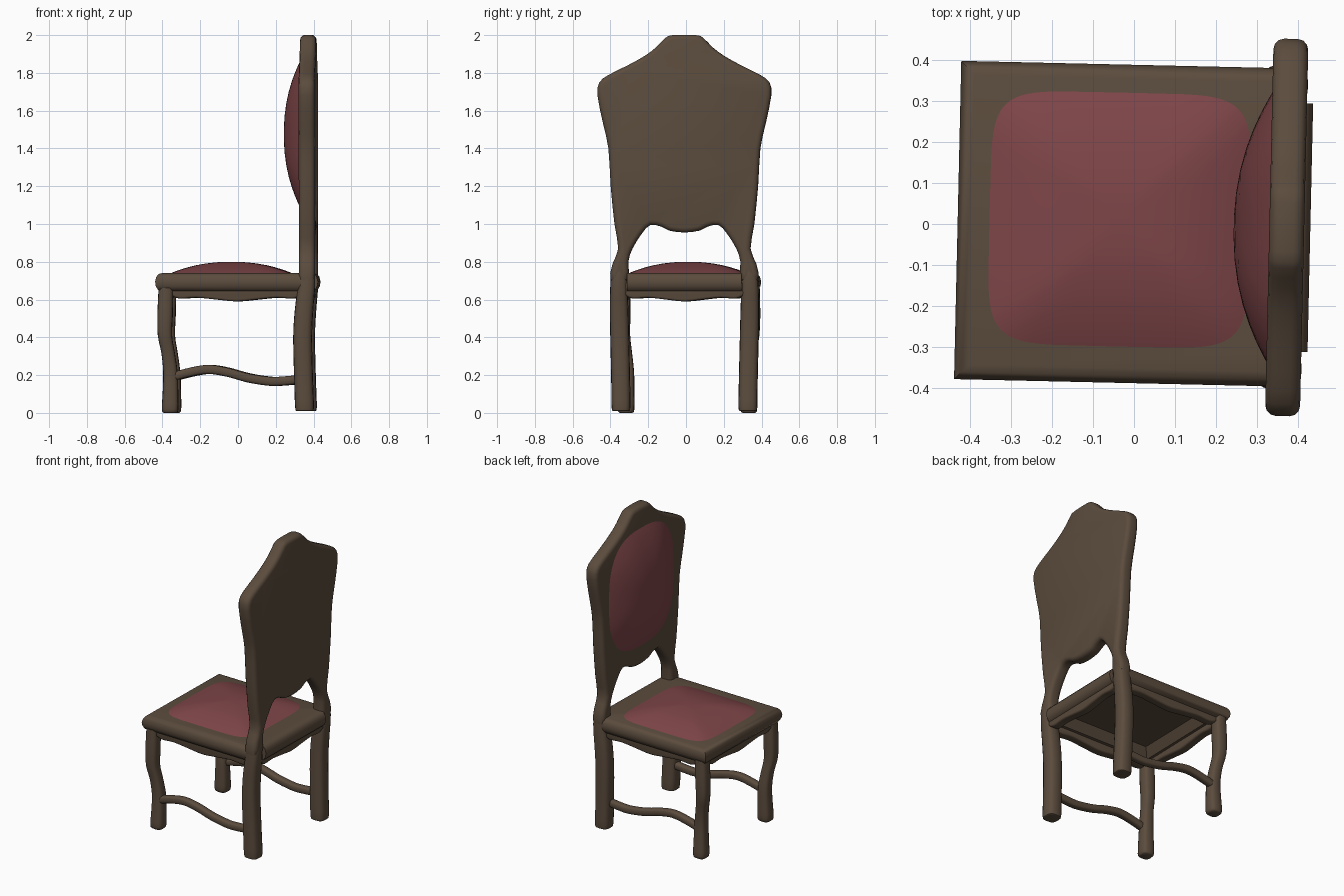
import bpy, bmesh, math
from mathutils import Vector, Matrix

if "Cube" in bpy.data.objects:
    bpy.data.objects.remove(bpy.data.objects["Cube"])

TURN = Matrix.Rotation(math.radians(-1.3), 4, 'Z')   # whole chair sits slightly turned


def material(name, rgb):
    m = bpy.data.materials.new(name)
    m.diffuse_color = (*rgb, 1)
    m.use_nodes = True
    m.node_tree.nodes["Principled BSDF"].inputs["Base Color"].default_value = m.diffuse_color
    return m


WOOD = material("wood", (0.105, 0.072, 0.047))
FABRIC = material("fabric", (0.21, 0.06, 0.065))


def finish(name, bm, mat, angle=40):
    bmesh.ops.remove_doubles(bm, verts=bm.verts[:], dist=1e-5)
    bmesh.ops.recalc_face_normals(bm, faces=bm.faces[:])
    me = bpy.data.meshes.new(name)
    bm.to_mesh(me)
    bm.free()
    ob = bpy.data.objects.new(name, me)
    bpy.context.collection.objects.link(ob)
    me.materials.append(mat)
    ob.matrix_world = TURN
    bpy.ops.object.select_all(action='DESELECT')
    ob.select_set(True)
    bpy.context.view_layer.objects.active = ob
    bpy.ops.object.shade_smooth_by_angle(angle=math.radians(angle))
    return ob


def smooth(pts, n, closed=False):
    """Catmull-Rom subdivision of a point list."""
    P = [Vector(p) for p in pts]
    c = len(P)
    at = (lambda i: P[i % c]) if closed else (lambda i: P[max(0, min(c - 1, i))])
    out = []
    for i in range(c if closed else c - 1):
        a, b, d, e = at(i - 1), at(i), at(i + 1), at(i + 2)
        for k in range(n):
            t = k / n
            out.append(0.5 * (2 * b + (d - a) * t + (2 * a - 5 * b + 4 * d - e) * t * t
                              + (3 * b - a - 3 * d + e) * t ** 3))
    return out if closed else out + [P[-1]]


def superellipse(n, count):
    pts = []
    for k in range(count):
        a = 2 * math.pi * k / count
        c, s = math.cos(a), math.sin(a)
        pts.append((math.copysign(abs(c) ** (2 / n), c), math.copysign(abs(s) ** (2 / n), s)))
    return pts


def loft(name, rings, mat, cap=True, angle=40):
    bm = bmesh.new()
    loops = [[bm.verts.new(p) for p in r] for r in rings]
    for A, B in zip(loops, loops[1:]):
        for i in range(len(A)):
            j = (i + 1) % len(A)
            bm.faces.new((A[i], A[j], B[j], B[i]))
    if cap:
        bm.faces.new(loops[0])
        bm.faces.new(loops[-1])
    return finish(name, bm, mat, angle)


def plate(name, outline, place, bevel):
    """Outline extruded between depth 0 and 1 of place(), with rounded rims."""
    bm = bmesh.new()
    caps = []
    for d in (0, 1):
        caps.append([bm.verts.new(place(p, d)) for p in outline])
        bm.faces.new(caps[-1])
    n = len(outline)
    for i in range(n):
        j = (i + 1) % n
        bm.faces.new((caps[0][i], caps[0][j], caps[1][j], caps[1][i]))
    rims = [bm.edges.get((c[i], c[(i + 1) % n])) for c in caps for i in range(n)]
    bmesh.ops.recalc_face_normals(bm, faces=bm.faces[:])
    bmesh.ops.bevel(bm, geom=rims, offset=bevel, segments=3, profile=0.5,
                    affect='EDGES', clamp_overlap=False)
    return finish(name, bm, WOOD)


# Back panel with its two lower posts
half = [(0.06, 2.0), (0.10, 1.985), (0.15, 1.935), (0.21, 1.89), (0.30, 1.84), (0.40, 1.79),
        (0.45, 1.75), (0.46, 1.68), (0.43, 1.53), (0.402, 1.40), (0.39, 1.20), (0.37, 1.0),
        (0.35, 0.87), (0.38, 0.79), (0.39, 0.70), (0.30, 0.70), (0.297, 0.80), (0.275, 0.87),
        (0.225, 0.95), (0.18, 0.995), (0.12, 0.985), (0.08, 0.965)]
outline = half + [(0, 0.955)] + [(-y, z) for y, z in reversed(half)]
plate("back_panel", smooth(outline, 2, True),
      lambda p, d: (0.33 + 0.085 * d, p[0], p[1]), 0.026)

# Seat frame: moulded ring, hollow underneath, notched for the rear legs
def seat_ring(inset, z):
    x0, x1, y1 = -0.43 + inset, 0.43 - inset, 0.388 - inset
    xn, yn = min(0.37, x1), min(0.303, y1)
    side = [(x0, y1), (xn, y1), (xn, yn), (x1, yn)]
    return [(x, y, z) for x, y in side + [(x, -y) for x, y in reversed(side)]]

profile = [(0.14, 0.70), (0.10, 0.645), (0.04, 0.637), (0.015, 0.65), (0.003, 0.672), (0, 0.695),
           (0.006, 0.72), (0.018, 0.735), (0.035, 0.74)]
loft("seat_frame", [seat_ring(*p) for p in profile], WOOD)

# Wavy aprons below the seat frame
wave = smooth([(-1, 0.625), (-0.85, 0.605), (-0.6, 0.61), (-0.3, 0.60), (0, 0.59),
               (0.3, 0.60), (0.6, 0.61), (0.85, 0.605), (1, 0.625)], 3)
wave = [(p.x, p.y) for p in wave] + [(1, 0.69), (-1, 0.69)]
for s, side in ((1, "left"), (-1, "right")):
    plate(f"apron_{side}", wave, lambda p, d: (0.355 * p[0], s * (0.305 + 0.06 * d), p[1]), 0.012)
for s, side in ((1, "rear"), (-1, "front")):
    plate(f"apron_{side}", wave, lambda p, d: (s * (0.345 + 0.06 * d), 0.32 * p[0], p[1]), 0.012)

# Padded seat and back cushions
def cushion(name, n, place):
    shape = superellipse(n, 64)
    rings = [[place(r * a, r * b, 1 - r ** 2.2) for a, b in shape]
             for r in (1, 0.97, 0.92, 0.84, 0.72, 0.58, 0.42, 0.25, 0.08)]
    loft(name, rings, FABRIC, angle=60)

cushion("seat_cushion", 6, lambda a, b, h: (-0.035 + 0.32 * a, 0.01 + 0.312 * b, 0.739 + 0.061 * h))
cushion("back_cushion", 2.8, lambda a, b, h: (0.331 - 0.088 * h, 0.33 * a, 1.475 + 0.39 * b))

# Legs: rounded square sections along a bent path of (x, y, z, half width)
SECTION = superellipse(3, 16)

def leg(name, path, s):
    rings = [[(p[0] + p[3] * a, s * (p[1] + p[3] * b), p[2]) for a, b in SECTION]
             for p in smooth(path, 3)]
    loft(name, rings, WOOD)

front = [(-0.352, 0.325, 0.0, 0.034), (-0.352, 0.325, 0.02, 0.044), (-0.35, 0.322, 0.12, 0.041),
         (-0.351, 0.321, 0.22, 0.038), (-0.363, 0.33, 0.32, 0.036), (-0.379, 0.342, 0.41, 0.038),
         (-0.378, 0.344, 0.52, 0.041), (-0.374, 0.343, 0.66, 0.039)]
rear = [(0.36, 0.336, 0.01, 0.042), (0.36, 0.336, 0.03, 0.05), (0.355, 0.338, 0.18, 0.05),
        (0.35, 0.343, 0.40, 0.05), (0.358, 0.346, 0.55, 0.049), (0.37, 0.347, 0.66, 0.046),
        (0.373, 0.345, 0.74, 0.043), (0.373, 0.338, 0.80, 0.036)]

# Side stretchers with an S-curve
stretch = smooth([(-0.36, 0.185), (-0.25, 0.215), (-0.15, 0.23), (-0.05, 0.215), (0.05, 0.187),
                  (0.15, 0.17), (0.22, 0.167), (0.36, 0.18)], 4)
for s, side in ((1, "left"), (-1, "right")):
    leg(f"front_leg_{side}", front, s)
    leg(f"rear_leg_{side}", rear, s)
    rings = [[(p.x, s * 0.33 + 0.024 * a, p.y + 0.024 * b) for a, b in SECTION] for p in stretch]
    loft(f"stretcher_{side}", rings, WOOD)
